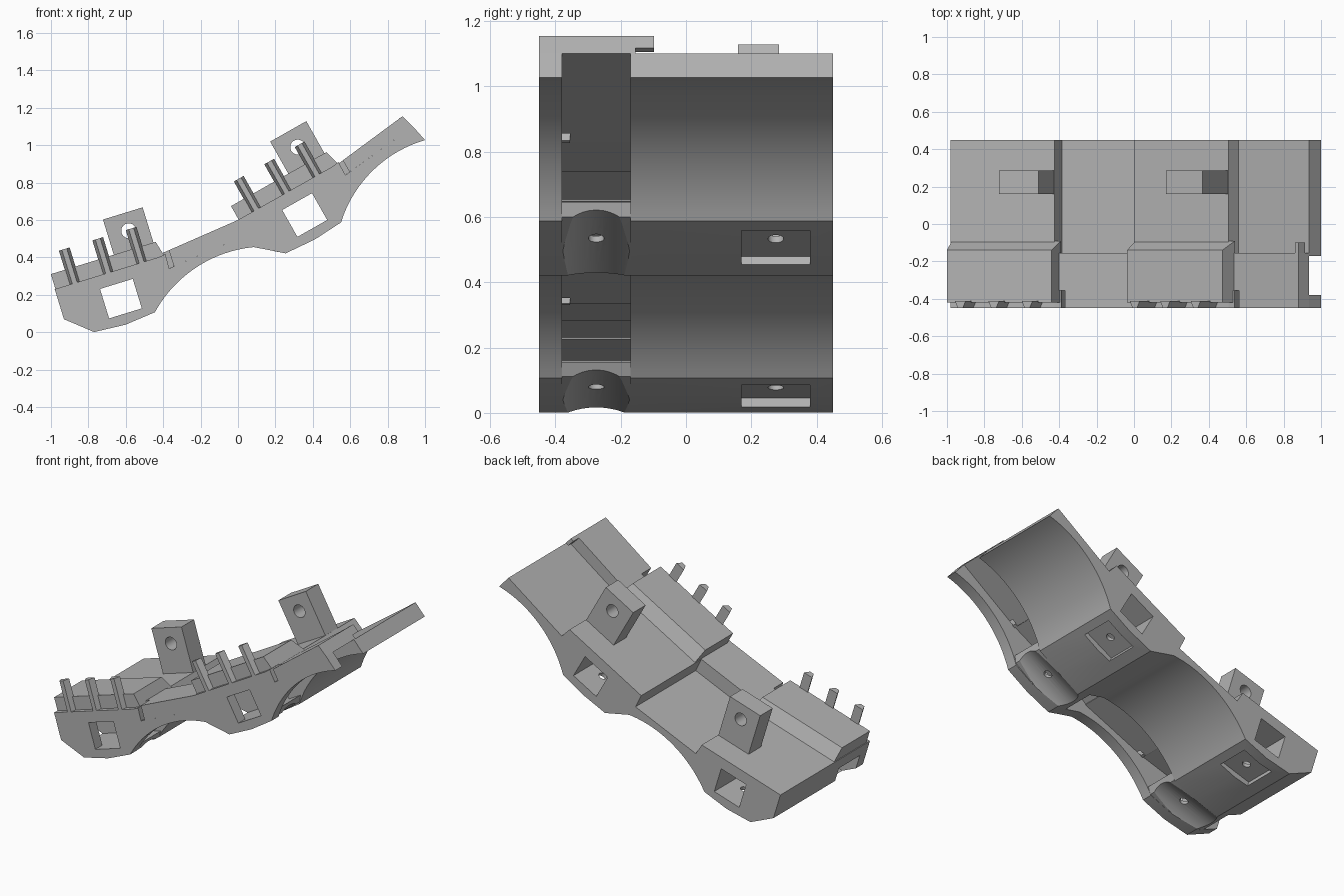
import bpy, bmesh
from math import sin, cos, atan2, radians, pi, hypot
from mathutils import Matrix

cube = bpy.data.objects.get("Cube")
if cube:
    bpy.data.objects.remove(cube)

grey = bpy.data.materials.new("plain_grey")
grey.use_nodes = True
grey.diffuse_color = (0.45, 0.45, 0.45, 1)
grey.node_tree.nodes["Principled BSDF"].inputs["Base Color"].default_value = (0.45, 0.45, 0.45, 1)

# Two identical segments: origin x, origin z, tilt
SEGMENTS = {"lower": (-0.98, 0.23, radians(17.1)), "upper": (0.0, 0.60, radians(29.5))}


def at(seg, u, v):
    """Segment coordinates (along, up) to x, z."""
    ox, oz, a = SEGMENTS[seg]
    return ox + u * cos(a) - v * sin(a), oz + u * sin(a) + v * cos(a)


def local(seg, pts):
    return [at(seg, u, v) for u, v in pts]


def box(seg, u0, u1, v0, v1):
    return local(seg, [(u0, v0), (u1, v0), (u1, v1), (u0, v1)])


def disc(seg, u, v, r, n=24):
    return local(seg, [(u + r * cos(2 * pi * i / n), v + r * sin(2 * pi * i / n)) for i in range(n)])


def arc(p, q, r, n=24):
    """Points on the circle from p through q to r."""
    (ax, ay), (bx, by), (cx, cy) = p, q, r
    d = 2 * (ax * (by - cy) + bx * (cy - ay) + cx * (ay - by))
    sa, sb, sc = ax * ax + ay * ay, bx * bx + by * by, cx * cx + cy * cy
    x = (sa * (by - cy) + sb * (cy - ay) + sc * (ay - by)) / d
    y = (sa * (cx - bx) + sb * (ax - cx) + sc * (bx - ax)) / d
    rad, t0, t1 = hypot(ax - x, ay - y), atan2(ay - y, ax - x), atan2(cy - y, cx - x)
    if t0 < 0:
        t0 += 2 * pi
    return [(x + rad * cos(t0 + (t1 - t0) * i / n), y + rad * sin(t0 + (t1 - t0) * i / n))
            for i in range(n + 1)]


def finish(name, bm):
    bmesh.ops.recalc_face_normals(bm, faces=bm.faces)
    mesh = bpy.data.meshes.new(name)
    bm.to_mesh(mesh)
    bm.free()
    mesh.materials.append(grey)
    ob = bpy.data.objects.new(name, mesh)
    bpy.context.collection.objects.link(ob)
    return ob


def prism(name, pts, y0, y1, tweak=None):
    """Extrude an x, z outline from y0 to y1."""
    bm = bmesh.new()
    face = bm.faces.new([bm.verts.new((x, y0, z)) for x, z in pts])
    new = bmesh.ops.extrude_face_region(bm, geom=[face])["geom"]
    bmesh.ops.translate(bm, vec=(0, y1 - y0, 0),
                        verts=[g for g in new if isinstance(g, bmesh.types.BMVert)])
    if tweak:
        for v in bm.verts:
            tweak(v)
    return finish(name, bm)


def rod(name, seg, u, v, y, r, length, along):
    """Cylinder in a segment's frame, lying along it or standing up."""
    x, z = at(seg, u, v)
    turn = Matrix.Rotation(-SEGMENTS[seg][2], 4, 'Y')
    if along:
        turn = turn @ Matrix.Rotation(pi / 2, 4, 'Y')
    bm = bmesh.new()
    bmesh.ops.create_cone(bm, cap_ends=True, segments=48, radius1=r, radius2=r, depth=length,
                          matrix=Matrix.Translation((x, y, z)) @ turn)
    return finish(name, bm)


def cut(ob, cutters):
    bpy.context.view_layer.objects.active = ob
    for c in cutters:
        m = ob.modifiers.new("cut", 'BOOLEAN')
        m.operation, m.solver, m.object = 'DIFFERENCE', 'EXACT', c
        bpy.ops.object.modifier_apply(modifier=m.name)
    for c in cutters:
        bpy.data.objects.remove(c)


def smooth(ob):
    bpy.ops.object.select_all(action='DESELECT')
    ob.select_set(True)
    bpy.context.view_layer.objects.active = ob
    bpy.ops.object.shade_smooth_by_angle(angle=radians(20))


# Main body: two lobes joined by scooped links
LOBE = [(0, 0), (0, -0.168), (0.134, -0.281), (0.307, -0.293)]
TOP = [(0.60, -0.076), (0.58, 0)]
end = (1.0, 1.027)
outline = local("lower", LOBE)
outline += arc((-0.444, 0.107), (-0.267, 0.315), (0.085, 0.455))
outline += local("upper", LOBE[2:])
outline += arc((0.551, 0.587), (0.70, 0.843), end)
outline += [(0.935, 1.10)] + local("upper", TOP + LOBE[:1]) + [(0.04, 0.518)] + local("lower", TOP)
body = prism("main_body", outline, -0.45, 0.45)

# Strap channel, leaving only the upper skin
skin = local("lower", [(-0.1, -0.076), (0.60, -0.074)]) + [(0.035, 0.522)]
skin += local("upper", [(0.06, -0.076), (0.60, -0.074)])
skin += [(0.937, 1.106), (1.1, 1.22), (1.1, -0.2), (-1.2, -0.2)]
cutters = [prism("channel_cutter", skin, -0.38, -0.17)]
for seg in SEGMENTS:
    cutters += [
        prism("window_cutter", box(seg, 0.232, 0.415, -0.235, -0.07), -0.6, 0.6),
        prism("pocket_cutter", box(seg, 0.21, 0.42, -0.4, -0.258), 0.17, 0.38),
        rod("screw_cutter", seg, 0.32, -0.25, 0.275, 0.024, 0.1, False),
    ]
cut(body, cutters)
smooth(body)

for seg in SEGMENTS:
    # Scooped screw bridge inside the channel
    bridge = prism(seg + "_bridge", local(seg, [(0.08, -0.235)] + LOBE[2:] +
                                          [(0.481, -0.272), (0.51, -0.235)]), -0.38, -0.17)
    cut(bridge, [rod("scoop_cutter", seg, 0.3, -0.413, -0.275, 0.158, 1, True),
                 rod("screw_cutter", seg, 0.32, -0.25, -0.275, 0.024, 0.2, False)])
    smooth(bridge)

    # Raised panel with a chamfered back edge
    a = SEGMENTS[seg]

    def chamfer(v):
        height = -(v.co.x - a[0]) * sin(a[2]) + (v.co.z - a[1]) * cos(a[2])
        if v.co.y > -0.2 and height > 0.05:
            v.co.y = -0.14
    prism(seg + "_panel", local(seg, [(0.004, -0.01), (0.615, -0.01), (0.59, 0.083), (0.004, 0.083)]),
          -0.42, -0.09, chamfer)

    # Lug with a cross hole
    lug = prism(seg + "_lug", box(seg, 0.356, 0.578, -0.01, 0.28), 0.16, 0.285)
    cut(lug, [prism("eye_cutter", disc(seg, 0.47, 0.182, 0.04), 0, 0.5)])
    smooth(lug)

    # Tapered ribs along the front edge
    for i in range(3):
        u = 0.112 + 0.187 * i

        def taper(v, x0=at(seg, u, 0)):
            if v.co.y < -0.44:
                s = (v.co.x - x0[0]) * cos(a[2]) + (v.co.z - x0[1]) * sin(a[2])
                v.co.x -= 0.55 * s * cos(a[2])
                v.co.z -= 0.55 * s * sin(a[2])
        prism(f"{seg}_rib_{i + 1}", box(seg, u - 0.03, u + 0.03, -0.01, 0.19), -0.45, -0.412, taper)

    # Clip beside the link plate
    prism(seg + "_clip", local(seg, [(0.58, 0), (0.60, -0.08), (0.618, -0.08), (0.62, 0.005)]), -0.45, -0.355)

# Raised link plates, notched beside the clips
links = {
    "lower": [(-0.40, 0.335), (-0.40, 0.425), (0.0, 0.60), (0.04, 0.518), (-0.384, 0.334)],
    "upper": [(0.535, 0.835), (0.535, 0.90), (0.88, 1.155), (0.935, 1.10), (0.56, 0.83)],
}
for seg, pts in links.items():
    plate = prism(seg + "_link_plate", pts, -0.45, -0.155)
    cut(plate, [prism("notch_cutter", box(seg, 0.5, 0.645, -0.15, 0.15), -0.5, -0.355)])

# Side tongue at the high end
prism("end_tongue", [(0.862, 1.142), (0.88, 1.155), (0.915, 1.118), (0.897, 1.105)], -0.16, -0.098)
